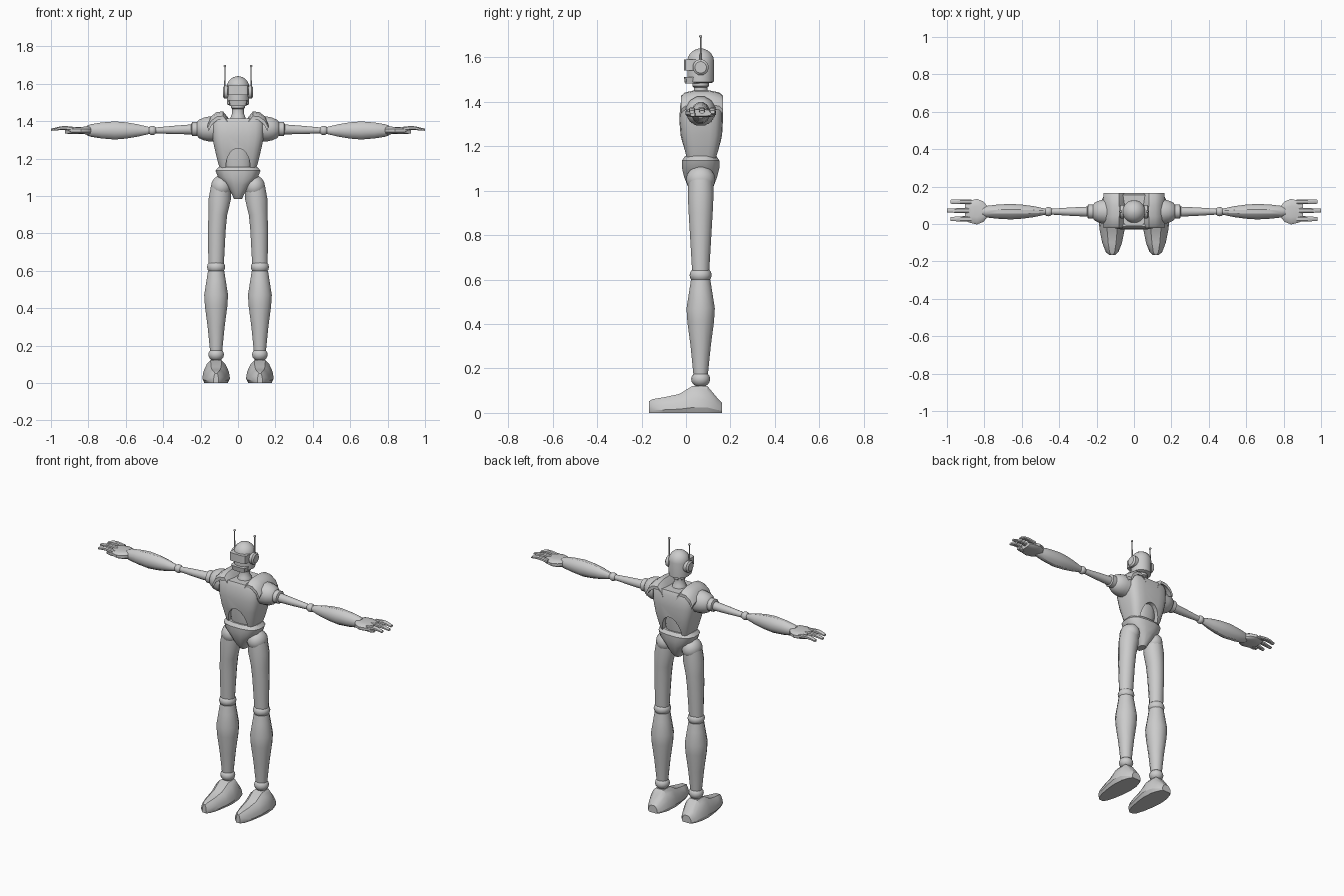
import bpy, bmesh, math

CY = 0.066  # depth of the body axis


def ellipse(n=12, p=2.0):
    # unit (super)ellipse profile
    pts = []
    for i in range(n):
        a = 2 * math.pi * (i + 0.5) / n
        c, s = math.cos(a), math.sin(a)
        pts.append((math.copysign(abs(c) ** (2 / p), c), math.copysign(abs(s) ** (2 / p), s)))
    return pts


def place(axis, t, u, v):
    return {'X': (t, u, v), 'Y': (u, t, v), 'Z': (u, v, t)}[axis]


def finish(name, bm, mirror):
    bmesh.ops.recalc_face_normals(bm, faces=bm.faces)
    me = bpy.data.meshes.new(name)
    bm.to_mesh(me)
    bm.free()
    ob = bpy.data.objects.new(name, me)
    bpy.context.collection.objects.link(ob)
    if mirror:
        ob.modifiers.new("mirror", 'MIRROR').use_axis[0] = True
    return ob


def loft(name, axis, sections, profile=None, mirror=False):
    # sections: (t, centre u, centre v, half u, half v) along the axis
    profile = profile or ellipse()
    bm = bmesh.new()
    rings = [[bm.verts.new(place(axis, t, cu + ru * a, cv + rv * b)) for a, b in profile]
             for t, cu, cv, ru, rv in sections]
    n = len(profile)
    for r, s in zip(rings, rings[1:]):
        for i in range(n):
            j = (i + 1) % n
            bm.faces.new((r[i], r[j], s[j], s[i]))
    bm.faces.new(rings[0])
    bm.faces.new(rings[-1])
    return finish(name, bm, mirror)


def lathe(name, axis, u, v, pts, n=12, mirror=False):
    return loft(name, axis, [(t, u, v, r, r) for t, r in pts], ellipse(n), mirror)


def ball(name, loc, r, scale=(1, 1, 1), mirror=False):
    bm = bmesh.new()
    bmesh.ops.create_uvsphere(bm, u_segments=14, v_segments=8, radius=r)
    bmesh.ops.scale(bm, vec=scale, verts=bm.verts)
    bmesh.ops.translate(bm, vec=loc, verts=bm.verts)
    return finish(name, bm, mirror)


# head: domed shell, visor, jaw, ears, antennas, neck
dome = [(1.58 + 0.06 * math.sin(a), 0.062 * math.cos(a)) for a in (0, 0.35, 0.7, 1.05, 1.35, 1.54)]
lathe("head_shell", 'Z', 0, CY, [(1.485, 0.05), (1.49, 0.06)] + dome, 16)
loft("visor", 'Z', [(1.54, 0, 0.025, 0.056, 0.035), (1.59, 0, 0.025, 0.056, 0.035)], ellipse(16, 5))
loft("jaw", 'Z', [(1.482, 0, 0.03, 0.045, 0.035), (1.512, 0, 0.03, 0.052, 0.04)], ellipse(16, 4))
lathe("ear_disc", 'X', CY, 1.555, [(0.05, 0.036), (0.072, 0.036), (0.08, 0.026)], 16, True)
loft("antenna", 'Z', [(1.55, 0.07, CY, 0.005, 0.005), (1.695, 0.07, CY, 0.003, 0.003)],
     ellipse(6), True)
ball("antenna_tip", (0.07, CY, 1.694), 0.007, mirror=True)
lathe("neck", 'Z', 0, CY, [(1.40, 0.045), (1.43, 0.038), (1.44, 0.032), (1.465, 0.032), (1.47, 0.038), (1.49, 0.038)])

# chest armour with arched opening above the waist
chest = loft("chest", 'Z', [
    (1.12, 0, 0.068, 0.088, 0.062), (1.18, 0, 0.07, 0.108, 0.078), (1.25, 0, 0.069, 0.125, 0.094),
    (1.32, 0, 0.068, 0.14, 0.099), (1.39, 0, 0.07, 0.142, 0.096), (1.415, 0, 0.07, 0.135, 0.085)],
    ellipse(20, 4))
cutter = loft("chest_arch_cutter", 'Y', [(-0.2, 0, 1.15, 0.066, 0.105), (0.3, 0, 1.15, 0.066, 0.105)],
              ellipse(24))
cutter.hide_render = True
cutter.hide_set(True)
cut = chest.modifiers.new("arch", 'BOOLEAN')
cut.operation, cut.object = 'DIFFERENCE', cutter
loft("abdomen", 'Z', [(1.06, 0, CY, 0.06, 0.05), (1.14, 0, CY, 0.075, 0.06),
                      (1.2, 0, CY, 0.08, 0.071), (1.29, 0, CY, 0.075, 0.075)], ellipse(16, 2.5))

# shoulder guards: thin arched plates sagging at front and back
arch = [(0.05, 1.415), (0.08, 1.452), (0.115, 1.448), (0.145, 1.425), (0.162, 1.39)]
plate = arch + [(x - 0.006, z - 0.018) for x, z in reversed(arch)]
loft("shoulder_guard", 'Y', [(y, 0, dz, 1, 1) for y, dz in
     ((-0.022, -0.025), (-0.005, -0.01), (0.04, 0), (0.1, 0), (0.15, -0.01), (0.167, -0.025))],
     plate, True)

# pelvis: flared hips narrowing to the crotch
loft("pelvis", 'Z', [(0.985, 0, CY, 0.022, 0.035), (1.01, 0, CY, 0.034, 0.055),
                     (1.06, 0, CY, 0.07, 0.075), (1.10, 0, CY, 0.108, 0.085),
                     (1.135, 0, CY, 0.122, 0.086), (1.155, 0, CY, 0.105, 0.072)], ellipse(16, 2.6))
ball("hip_joint", (0.088, CY, 1.05), 0.061, (0.95, 1.08, 1), True)

# legs
loft("thigh", 'Z', [(1.05, 0.092, CY, 0.055, 0.058), (0.98, 0.098, CY, 0.062, 0.06),
                    (0.90, 0.108, CY, 0.052, 0.056), (0.82, 0.113, CY, 0.049, 0.051),
                    (0.64, 0.117, CY, 0.043, 0.04)], mirror=True)
ball("knee_joint", (0.117, CY, 0.62), 0.05, (1, 1, 0.78), True)
lathe("calf", 'Z', 0.117, CY, [(0.60, 0.045), (0.55, 0.053), (0.47, 0.066), (0.41, 0.062),
                               (0.30, 0.047), (0.175, 0.034)], mirror=True)
ball("ankle_joint", (0.117, CY, 0.152), 0.043, (1, 1, 0.85), True)
sole = [(-0.85, 0), (-1, 0.2), (-0.92, 0.5), (-0.68, 0.82), (-0.4, 1),
        (0.4, 1), (0.68, 0.82), (0.92, 0.5), (1, 0.2), (0.85, 0)]
loft("foot", 'Y', [(y, 0.117, 0, w, h) for y, w, h in
     ((-0.167, 0.014, 0.052), (-0.15, 0.034, 0.062), (-0.1, 0.053, 0.07), (-0.03, 0.067, 0.085),
      (0.03, 0.074, 0.122), (0.095, 0.068, 0.122), (0.14, 0.05, 0.068), (0.162, 0.032, 0.045))],
     sole, True)

# arms reaching straight out to the sides
lathe("shoulder_joint", 'X', CY, 1.358, [(0.10, 0.068), (0.16, 0.068), (0.185, 0.062), (0.21, 0.05),
      (0.218, 0.039), (0.245, 0.039), (0.25, 0.028)], mirror=True)
loft("upper_arm", 'X', [(0.24, CY, 1.356, 0.028, 0.028), (0.34, CY, 1.353, 0.023, 0.023),
                        (0.46, CY, 1.35, 0.015, 0.015)], mirror=True)
ball("elbow_joint", (0.458, CY, 1.35), 0.025, mirror=True)
loft("forearm", 'X', [(x, CY, 1.35, ry, rz) for x, ry, rz in
     ((0.47, 0.016, 0.018), (0.54, 0.031, 0.035), (0.60, 0.039, 0.045), (0.66, 0.043, 0.05),
      (0.73, 0.039, 0.044), (0.79, 0.032, 0.034), (0.81, 0.025, 0.025))], mirror=True)

# hands: flat palm, three two-segment fingers, short thumb
loft("palm", 'X', [(0.785, CY, 1.35, 0.03, 0.02), (0.805, CY, 1.35, 0.056, 0.021),
                   (0.84, CY, 1.35, 0.07, 0.02), (0.88, CY, 1.35, 0.06, 0.019),
                   (0.903, CY, 1.35, 0.05, 0.015)], ellipse(12, 3), True)
for i, (y, tip) in enumerate(((0.027, 0.982), (0.072, 1.0), (0.119, 0.982))):
    loft(f"finger_{i + 1}", 'X', [(0.87, y, 1.357, 0.014, 0.012), (0.925, y, 1.364, 0.014, 0.011),
         (0.95, y, 1.362, 0.013, 0.01), (tip, y, 1.354, 0.011, 0.006)], ellipse(8, 3), True)
loft("thumb", 'X', [(0.85, 0.03, 1.345, 0.015, 0.013), (0.9, 0.03, 1.342, 0.014, 0.012),
                    (0.925, 0.03, 1.343, 0.011, 0.009)], ellipse(8, 3), True)

# shading: smooth curves, crisp edges
for ob in bpy.data.objects:
    if ob != cutter:
        ob.select_set(True)
        bpy.context.view_layer.objects.active = ob
bpy.ops.object.shade_smooth_by_angle(angle=math.radians(32))
